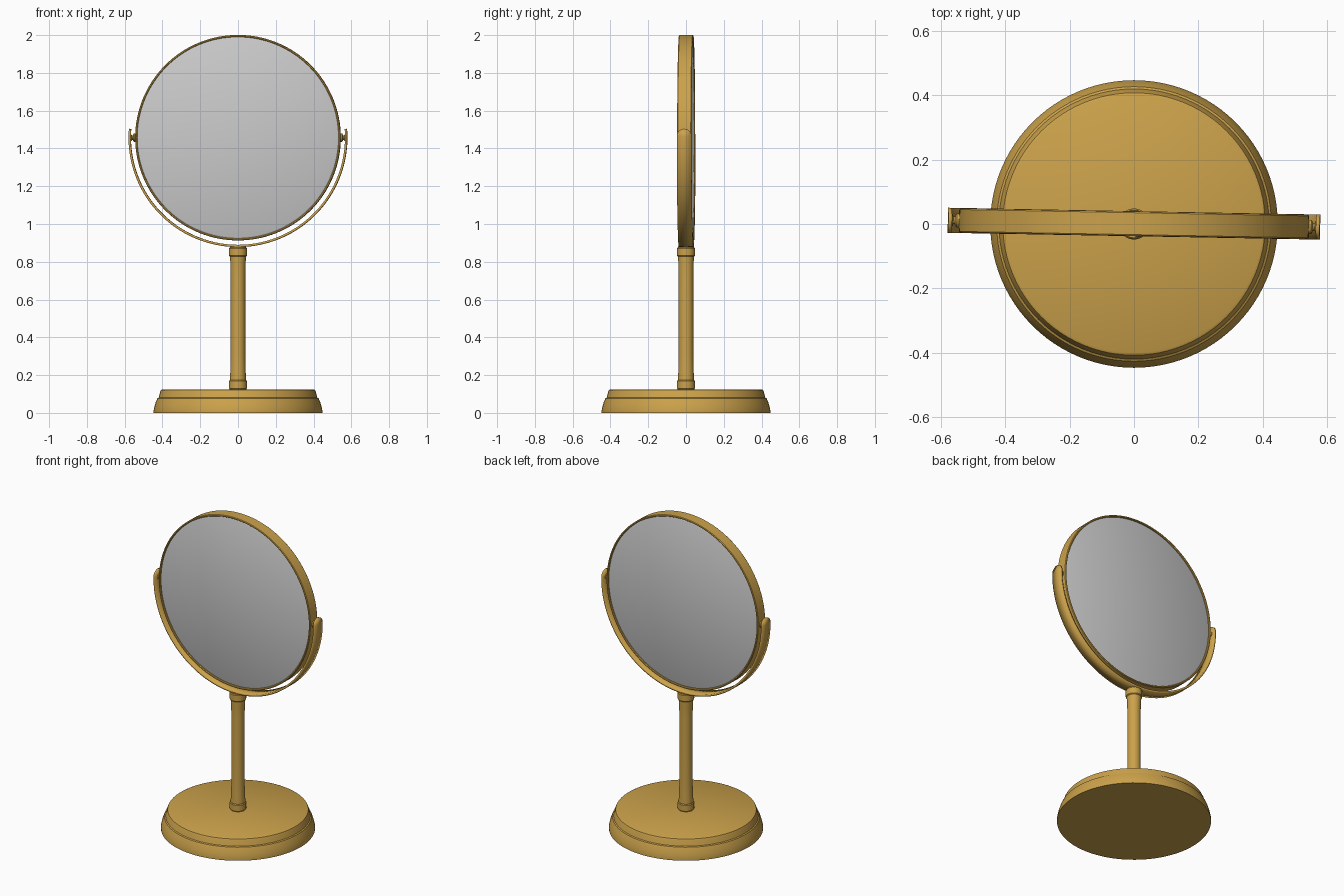
import bpy, bmesh, math
from mathutils import Matrix

if "Cube" in bpy.data.objects:
    bpy.data.objects.remove(bpy.data.objects["Cube"])

def material(name, col):
    m = bpy.data.materials.new(name)
    m.diffuse_color = col
    m.use_nodes = True
    m.node_tree.nodes["Principled BSDF"].inputs["Base Color"].default_value = m.diffuse_color
    return m

GOLD = material("brass", (0.60, 0.36, 0.07, 1))
CZ = 1.457                                   # mirror centre height
PLACE = Matrix.Translation((0, 0.001, CZ)) @ Matrix.Rotation(math.radians(-1.05), 4, 'Z')

def finish(name, bm, mat=None, matrix=None, angle=35):
    bmesh.ops.remove_doubles(bm, verts=bm.verts, dist=1e-5)
    bmesh.ops.recalc_face_normals(bm, faces=bm.faces)
    me = bpy.data.meshes.new(name)
    bm.to_mesh(me)
    bm.free()
    ob = bpy.data.objects.new(name, me)
    bpy.context.collection.objects.link(ob)
    if mat:
        me.materials.append(mat)
    if matrix:
        ob.matrix_world = matrix
    bpy.ops.object.select_all(action='DESELECT')
    ob.select_set(True)
    bpy.context.view_layer.objects.active = ob
    bpy.ops.object.shade_smooth_by_angle(angle=math.radians(angle))
    return ob

def lathe(name, profile, mat=None, matrix=None, closed=False, seg=96):
    """Spin (radius, height) points around z."""
    bm = bmesh.new()
    pts = [bm.verts.new((r, 0, z)) for r, z in profile]
    pairs = list(zip(pts, pts[1:])) + ([(pts[-1], pts[0])] if closed else [])
    edges = [bm.edges.new(p) for p in pairs]
    bmesh.ops.spin(bm, geom=pts + edges, cent=(0, 0, 0), axis=(0, 0, 1),
                   angle=math.tau, steps=seg, use_duplicate=False)
    return finish(name, bm, mat, matrix)

# Base: rounded foot with a stepped upper plate
lathe("base", [(0, 0), (0.447, 0), (0.447, 0.012), (0.442, 0.035), (0.435, 0.058),
               (0.427, 0.077), (0.420, 0.081), (0.419, 0.084), (0.412, 0.112),
               (0.408, 0.121), (0.400, 0.125), (0, 0.125)], GOLD)

# Stem with flared ends, and its two collars
lathe("stem", [(0, 0.12), (0.043, 0.12), (0.043, 0.175), (0.040, 0.23), (0.0385, 0.30),
               (0.0385, 0.72), (0.040, 0.79), (0.043, 0.83), (0.043, 0.882), (0, 0.882)],
      GOLD, seg=48)
for name, z in (("lower_collar", 0.125), ("upper_collar", 0.828)):
    lathe(name, [(0, z), (0.044, z), (0.048, z + 0.005), (0.048, z + 0.043),
                 (0.044, z + 0.048), (0, z + 0.048)], GOLD, seg=48)

# Round frame and two-sided glass, turned to face the front
FACE = PLACE @ Matrix.Rotation(math.pi / 2, 4, 'X')
half = [(0.533, 0.024), (0.533, 0.034), (0.536, 0.038), (0.541, 0.038), (0.544, 0.034)]
lathe("mirror_frame", half + [(r, -z) for r, z in reversed(half)], GOLD, FACE, True, 128)
lathe("mirror_glass", [(0, 0.031), (0.525, 0.031), (0.534, 0.027), (0.534, -0.027),
                       (0.525, -0.031), (0, -0.031)], None, FACE, seg=128)

# Yoke: a half-ring strap with rounded ends
R, W, TIP = 0.573, 0.039, 0.047
end = TIP / R
cap = W / R
steps = [end - cap * (1 - math.sin(i * math.pi / 20)) for i in range(11)]
angles = [end - cap * (1 - math.cos(i * math.pi / 20)) for i in range(11)]
lo = end - cap
body = [lo - (math.pi + 2 * lo) * i / 80 for i in range(1, 80)]
angles = angles + body + [-math.pi - a for a in reversed(angles)]
bm = bmesh.new()
prev = None
for a in angles:
    over = max(0, a - lo, -math.pi - a - lo)
    w = max(W * math.sqrt(max(0, 1 - (over / cap) ** 2)), 0.001)
    row = [bm.verts.new((R * math.cos(a), y, R * math.sin(a))) for y in (-w, w)]
    if prev:
        bm.faces.new((prev[0], prev[1], row[1], row[0]))
    prev = row
yoke = finish("yoke", bm, GOLD, PLACE)
sol = yoke.modifiers.new("thickness", 'SOLIDIFY')
sol.thickness = 0.012
sol.offset = 0

# Pivots joining the frame to the yoke on both sides
for side, name in ((1, "right_pivot"), (-1, "left_pivot")):
    turn = PLACE @ Matrix.Rotation(side * math.pi / 2, 4, 'Y')
    lathe(name, [(0, 0.535), (0.022, 0.535), (0.022, 0.551), (0.019, 0.554), (0.012, 0.556),
                 (0.012, 0.562), (0.018, 0.564), (0.018, 0.572), (0, 0.572)],
          GOLD, turn, seg=32)
